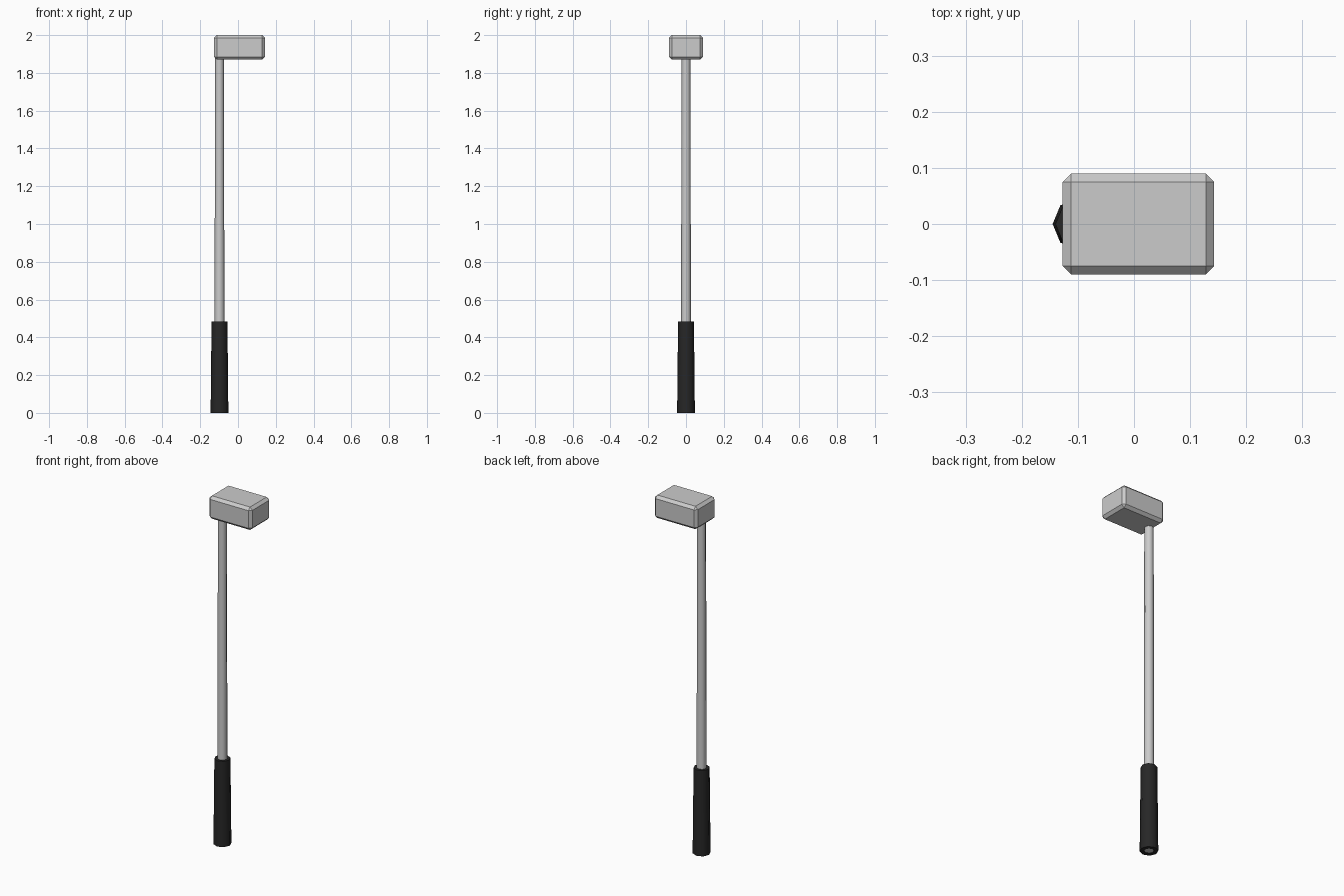
import bpy
import bmesh
from math import cos, sin, tau, radians

if "Cube" in bpy.data.objects:
    bpy.data.objects.remove(bpy.data.objects["Cube"])

SHAFT_X = -0.098
SIDES = 8


def lathe(name, profile, closed=False):
    """Spin (radius, z) points around the shaft axis with a low side count."""
    bm = bmesh.new()
    rings = [[bm.verts.new((r * cos(tau * i / SIDES), r * sin(tau * i / SIDES), z))
              for i in range(SIDES)] for r, z in profile]
    pairs = list(zip(rings, rings[1:]))
    if closed:
        pairs.append((rings[-1], rings[0]))
    else:
        bm.faces.new(rings[0])
        bm.faces.new(rings[-1])
    for a, b in pairs:
        for i in range(SIDES):
            j = (i + 1) % SIDES
            bm.faces.new((a[i], a[j], b[j], b[i]))
    bmesh.ops.recalc_face_normals(bm, faces=bm.faces[:])
    return finish(name, bm, (SHAFT_X, 0, 0), 50)


def finish(name, bm, location, smooth=None):
    mesh = bpy.data.meshes.new(name)
    bm.to_mesh(mesh)
    bm.free()
    ob = bpy.data.objects.new(name, mesh)
    ob.location = location
    bpy.context.collection.objects.link(ob)
    if smooth:
        bpy.ops.object.select_all(action='DESELECT')
        ob.select_set(True)
        bpy.context.view_layer.objects.active = ob
        bpy.ops.object.shade_smooth_by_angle(angle=radians(smooth))
    return ob


# Chamfered block head
bm = bmesh.new()
bmesh.ops.create_cube(bm, size=1)
bmesh.ops.scale(bm, vec=(0.27, 0.18, 0.13), verts=bm.verts[:])
bmesh.ops.bevel(bm, geom=bm.edges[:], offset=0.015, segments=1, affect='EDGES')
finish("club_head", bm, (0.008, 0, 1.935))

# Tapered shaft, running through the grip into the head
lathe("shaft", [(0.027, 0.003), (0.0235, 1.885)])

# Dark rubber grip sleeve around the shaft
grip = lathe("grip", [(0.047, 0), (0.042, 0.485), (0.024, 0.485), (0.025, 0)], closed=True)
rubber = bpy.data.materials.new("dark_rubber")
rubber.diffuse_color = (0.02, 0.02, 0.02, 1)
rubber.use_nodes = True
rubber.node_tree.nodes["Principled BSDF"].inputs["Base Color"].default_value = rubber.diffuse_color
grip.data.materials.append(rubber)
